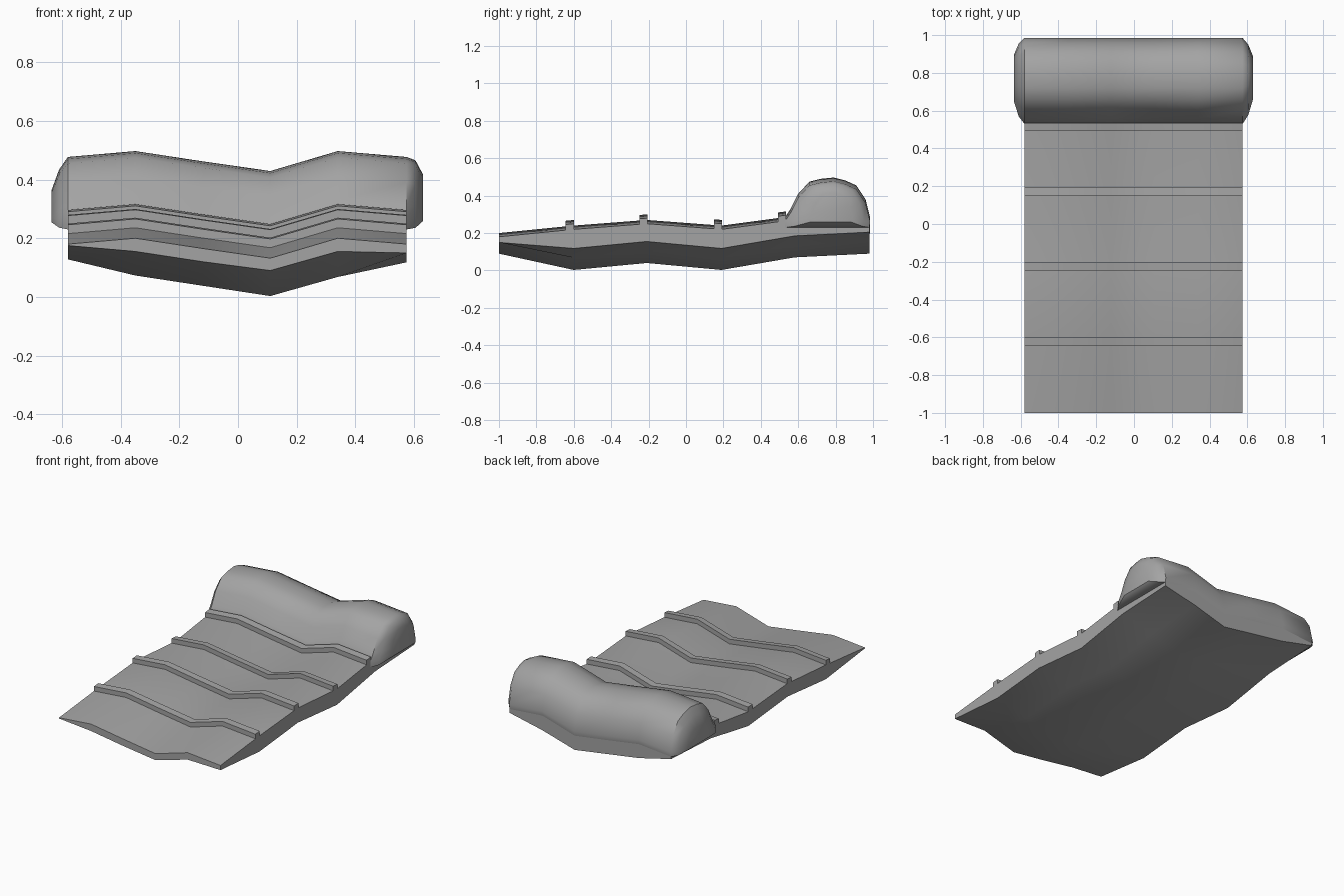
import bpy
import bmesh
import math

cube = bpy.data.objects.get("Cube")
if cube:
    bpy.data.objects.remove(cube, do_unlink=True)

grey = bpy.data.materials.new("mid_grey")
grey.use_nodes = True
colour = (0.37, 0.37, 0.37, 1)
grey.diffuse_color = colour
grey.node_tree.nodes["Principled BSDF"].inputs["Base Color"].default_value = colour

# Shared wave: columns across the mat, rows along it
cols = [-0.58, -0.35, -0.12, 0.11, 0.34, 0.575]
rows = [-1, -0.6, -0.21, 0.19, 0.58, 0.98]
top_wave = [-0.02, 0, -0.035, -0.068, 0, -0.02]
under_wave = [0.125, 0.07, 0.035, 0, 0.065, 0.115]
nose_wave = [0.085, 0.065, 0.03, 0, 0.065, 0.06]
top_base = [0.2, 0.24, 0.27, 0.24, 0.292, 0.28]
under_base = [0.09, 0.003, 0.04, 0.003, 0.07, 0.09]


def top_height(y):
    """Height of the mat surface along its length, before the wave."""
    for i in range(len(rows) - 1):
        if y <= rows[i + 1]:
            t = (y - rows[i]) / (rows[i + 1] - rows[i])
            return top_base[i] + t * (top_base[i + 1] - top_base[i])
    return top_base[-1]


def loft(name, rings, angle):
    """Skin equal-sized closed rings of points and close both ends."""
    bm = bmesh.new()
    loops = [[bm.verts.new(p) for p in ring] for ring in rings]
    for a, b in zip(loops, loops[1:]):
        for i in range(len(a)):
            j = (i + 1) % len(a)
            bm.faces.new((a[i], a[j], b[j], b[i]))
    bm.faces.new(loops[0])
    bm.faces.new(loops[-1])
    bmesh.ops.recalc_face_normals(bm, faces=bm.faces)
    mesh = bpy.data.meshes.new(name)
    bm.to_mesh(mesh)
    bm.free()
    mesh.materials.append(grey)
    obj = bpy.data.objects.new(name, mesh)
    bpy.context.collection.objects.link(obj)
    bpy.ops.object.select_all(action='DESELECT')
    obj.select_set(True)
    bpy.context.view_layer.objects.active = obj
    bpy.ops.object.shade_smooth_by_angle(angle=math.radians(angle))
    return obj


# Wavy mat
rings = []
for k, x in enumerate(cols):
    top = [(x, y, z + top_wave[k]) for y, z in zip(rows, top_base)]
    under = [(x, y, z + (nose_wave if i == 0 else under_wave)[k])
             for i, (y, z) in enumerate(zip(rows, under_base))]
    rings.append(top + under[::-1])
loft("mat", rings, 35)

# Raised ridges across the mat
for n, back in enumerate([-0.6, -0.205, 0.193, 0.535]):
    front = back - 0.043
    rings = []
    for k, x in enumerate(cols):
        w = top_wave[k]
        zf, zb = top_height(front) + w, top_height(back) + w
        rings.append([(x, front, zf - 0.02), (x, front, zf + 0.03),
                      (x, back, zb + 0.03), (x, back, zb - 0.02)])
    loft(f"ridge_{n + 1}", rings, 30)

# Pillow roll with bulging ends
profile = [(0.53, 0.25), (0.53, 0.285), (0.56, 0.33), (0.6, 0.41),
           (0.66, 0.475), (0.72, 0.49), (0.79, 0.497), (0.85, 0.482),
           (0.91, 0.455), (0.96, 0.38), (0.985, 0.28), (0.98, 0.25)]
mid_y, mid_z = 0.79, 0.33


def roll_ring(x, wave, sy=1, sz=1, lift=0):
    return [(x, mid_y + (y - mid_y) * sy, mid_z + (z - mid_z) * sz + wave + lift)
            for y, z in profile]


rings = [roll_ring(-0.635, -0.02, 0.55, 0.45, -0.02),
         roll_ring(-0.61, -0.02, 0.85, 0.8, -0.01)]
rings += [roll_ring(x, w) for x, w in zip(cols, top_wave)]
rings += [roll_ring(0.605, -0.02, 0.82, 0.93),
          roll_ring(0.63, -0.02, 0.5, 0.65)]
loft("pillow_roll", rings, 45)
